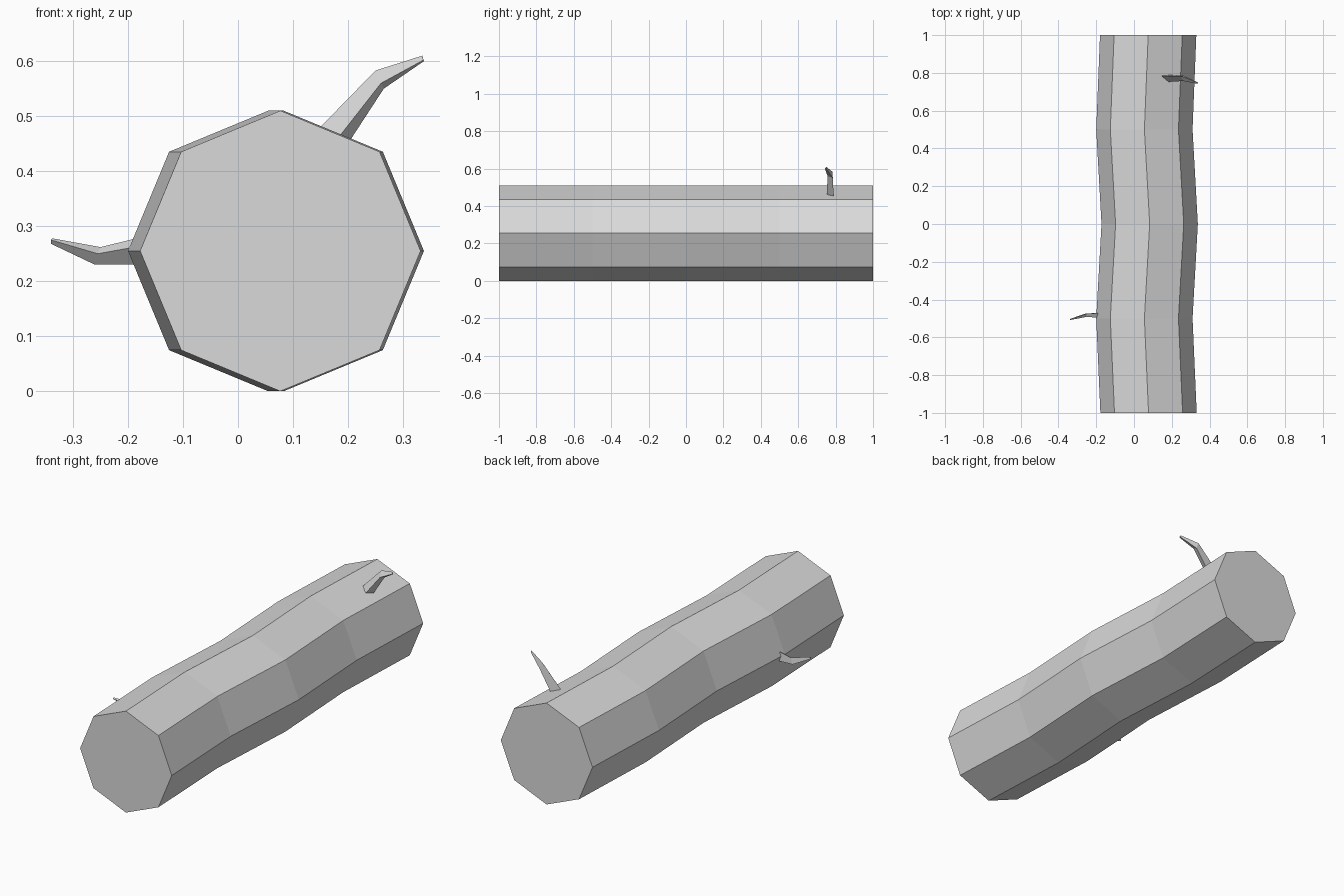
import bpy
import bmesh
from math import cos, sin, tau

cube = bpy.data.objects.get("Cube")
if cube:
    bpy.data.objects.remove(cube, do_unlink=True)

# Single pale grey colour
grey = bpy.data.materials.new("pale grey")
grey.use_nodes = True
colour = (0.7, 0.7, 0.7, 1)
grey.diffuse_color = colour
grey.node_tree.nodes["Principled BSDF"].inputs["Base Color"].default_value = colour


def loft(name, rings):
    """Skin a closed, flat shaded tube through rings of points."""
    bm = bmesh.new()
    loops = [[bm.verts.new(p) for p in ring] for ring in rings]
    n = len(loops[0])
    for a, b in zip(loops, loops[1:]):
        for i in range(n):
            j = (i + 1) % n
            bm.faces.new((a[i], a[j], b[j], b[i]))
    bm.faces.new(loops[0])
    bm.faces.new(loops[-1])
    bmesh.ops.recalc_face_normals(bm, faces=bm.faces)
    mesh = bpy.data.meshes.new(name)
    bm.to_mesh(mesh)
    bm.free()
    mesh.materials.append(grey)
    obj = bpy.data.objects.new(name, mesh)
    bpy.context.collection.objects.link(obj)
    return obj


# Eight-sided log whose centre line sways sideways
SIDES, RADIUS = 8, 0.255
sway = [(-1, 0.077), (-0.5, 0.055), (0, 0.083), (0.5, 0.055), (1, 0.075)]
loft("log", [[(x + RADIUS * cos(tau * i / SIDES), y, RADIUS + RADIUS * sin(tau * i / SIDES))
              for i in range(SIDES)] for y, x in sway])

# Three-sided bent twigs: each ring is upper edge, front ridge, lower edge
loft("upper_twig", [
    [(0.13, 0.785, 0.46), (0.17, 0.752, 0.445), (0.19, 0.79, 0.435)],
    [(0.25, 0.783, 0.583), (0.26, 0.757, 0.56), (0.265, 0.785, 0.55)],
    [(0.335, 0.75, 0.61), (0.337, 0.742, 0.602), (0.338, 0.75, 0.60)],
])
loft("side_twig", [
    [(-0.16, -0.47, 0.284), (-0.16, -0.497, 0.267), (-0.16, -0.468, 0.23)],
    [(-0.25, -0.475, 0.262), (-0.255, -0.492, 0.25), (-0.26, -0.475, 0.23)],
    [(-0.338, -0.503, 0.278), (-0.34, -0.509, 0.275), (-0.34, -0.503, 0.268)],
])
